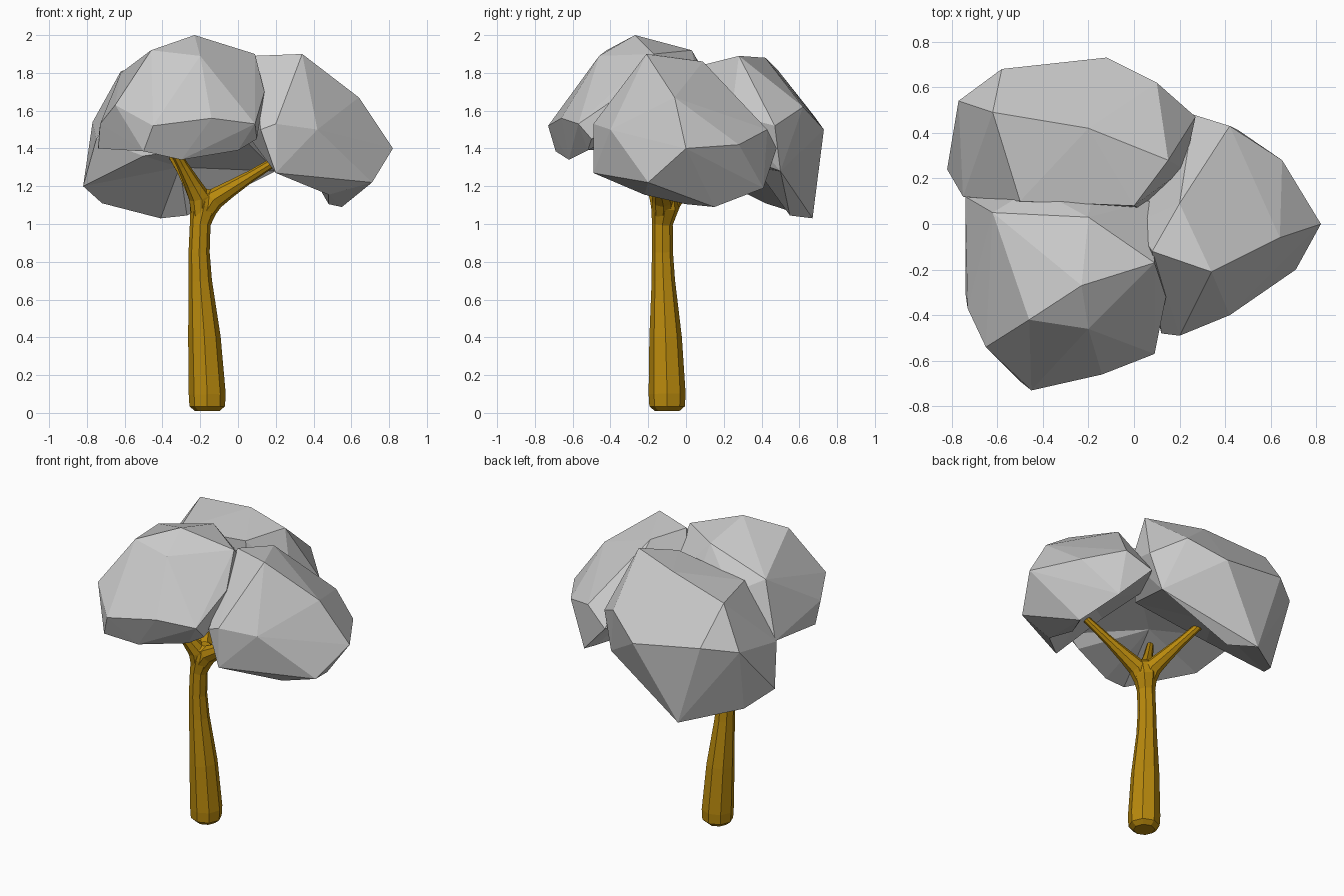
import bpy, bmesh
from mathutils import Vector

if "Cube" in bpy.data.objects:
    bpy.data.objects.remove(bpy.data.objects["Cube"])

bark = bpy.data.materials.new("bark")
bark.diffuse_color = (0.48, 0.25, 0.004, 1)
bark.use_nodes = True
bark.node_tree.nodes["Principled BSDF"].inputs["Base Color"].default_value = bark.diffuse_color
FORK = Vector((-0.17, -0.11, 1.12))


def add_mesh(name, mesh, mat=None):
    mesh.name = name
    ob = bpy.data.objects.new(name, mesh)
    bpy.context.collection.objects.link(ob)
    if mat:
        mesh.materials.clear()
        mesh.materials.append(mat)
    return ob


def limb(name, pts):
    """Eight-sided tapered tube through (x, y, z, radius) points."""
    cu = bpy.data.curves.new(name + "_path", 'CURVE')
    cu.dimensions = '3D'
    cu.bevel_depth = 1
    cu.bevel_resolution = 2
    cu.use_fill_caps = True
    sp = cu.splines.new('POLY')
    sp.use_smooth = False
    sp.points.add(len(pts) - 1)
    for p, (x, y, z, r) in zip(sp.points, pts):
        p.co = (x, y, z, 1)
        p.radius = r
    tmp = bpy.data.objects.new(name + "_path", cu)
    bpy.context.collection.objects.link(tmp)
    bpy.context.view_layer.update()
    mesh = bpy.data.meshes.new_from_object(
        tmp.evaluated_get(bpy.context.evaluated_depsgraph_get()))
    bpy.data.objects.remove(tmp)
    bm = bmesh.new()
    bm.from_mesh(mesh)
    bmesh.ops.remove_doubles(bm, verts=bm.verts, dist=0.0005)
    bmesh.ops.recalc_face_normals(bm, faces=bm.faces)
    for f in bm.faces:
        f.smooth = False
    bm.to_mesh(mesh)
    bm.free()
    return add_mesh(name, mesh, bark)


def clump(name, pts, dent=0.09):
    """Faceted leaf clump: hull over corner points, underside dented inward."""
    bm = bmesh.new()
    for p in pts:
        bm.verts.new(p)
    bmesh.ops.convex_hull(bm, input=bm.verts)
    bmesh.ops.delete(bm, geom=[v for v in bm.verts if not v.link_faces], context='VERTS')
    bmesh.ops.recalc_face_normals(bm, faces=bm.faces)
    bm.normal_update()
    # underside faces that look at the fork become a shallow hollow
    under = [f for f in bm.faces if f.normal.z < -0.5
             and f.normal.dot(FORK - f.calc_center_median()) > 0]
    if under:
        area = sum(f.calc_area() for f in under)
        mid = sum((f.calc_center_median() * f.calc_area() for f in under), Vector()) / area
        nrm = sum((f.normal * f.calc_area() for f in under), Vector()).normalized()
        bmesh.ops.delete(bm, geom=under, context='FACES')
        apex = bm.verts.new(mid - nrm * dent)
        for e in [e for e in bm.edges if e.is_boundary]:
            bm.faces.new((e.verts[0], e.verts[1], apex))
    bmesh.ops.delete(bm, geom=[v for v in bm.verts if not v.link_faces], context='VERTS')
    bmesh.ops.recalc_face_normals(bm, faces=bm.faces)
    mesh = bpy.data.meshes.new(name)
    bm.to_mesh(mesh)
    bm.free()
    return add_mesh(name, mesh)


# trunk, leaning slightly and flaring at the fork
limb("trunk", [
    (-0.163, -0.10, 0.01, 0.065), (-0.163, -0.10, 0.035, 0.094),
    (-0.163, -0.10, 0.10, 0.098), (-0.178, -0.108, 0.40, 0.086),
    (-0.20, -0.12, 0.70, 0.062), (-0.206, -0.125, 0.85, 0.056),
    (-0.20, -0.125, 1.0, 0.055), (-0.18, -0.11, 1.09, 0.075),
    (-0.165, -0.11, 1.16, 0.062), (-0.16, -0.11, 1.185, 0.03)])

# three branches, one into each clump
tips = {"front_branch": (-0.37, -0.29, 1.45),
        "right_branch": (0.24, -0.17, 1.36),
        "back_branch": (-0.37, 0.24, 1.40)}
for name, (x, y, z) in tips.items():
    sx, sy, sz = -0.18, -0.115, 1.10
    path = [(-0.195, -0.125, 1.03, 0.05)]
    for t, r in ((0.12, 0.058), (0.32, 0.044), (0.6, 0.030), (1, 0.022)):
        path.append((sx + (x - sx) * t, sy + (y - sy) * t, sz + (z - sz) * t, r))
    limb(name, path)

# leaf clumps
clump("front_leaves", [
    (-0.23, -0.27, 2.0), (-0.46, -0.42, 1.92), (0.09, -0.17, 1.90),
    (-0.20, -0.46, 1.89), (-0.62, 0.05, 1.80), (-0.20, 0.03, 1.92),
    (-0.45, -0.73, 1.52), (-0.14, -0.66, 1.56), (0.09, -0.57, 1.53),
    (0.14, -0.32, 1.70), (-0.65, -0.54, 1.63), (-0.73, -0.37, 1.53),
    (-0.50, -0.69, 1.385), (-0.30, -0.62, 1.34), (0.0, -0.52, 1.39),
    (0.10, -0.50, 1.45), (-0.74, 0.12, 1.45), (-0.74, -0.30, 1.40),
    (0.07, 0.10, 1.62), (-0.44, 0.16, 1.70), (-0.18, 0.15, 1.70)])

clump("right_leaves", [
    (0.34, -0.21, 1.90), (0.08, -0.12, 1.89), (0.20, 0.09, 1.86),
    (0.64, -0.06, 1.67), (0.82, 0.0, 1.40), (0.71, -0.20, 1.22),
    (0.42, -0.40, 1.50), (0.20, -0.49, 1.53), (0.12, -0.48, 1.50),
    (0.20, -0.49, 1.27), (0.65, 0.28, 1.42), (0.42, 0.43, 1.50),
    (0.26, 0.48, 1.40), (0.46, 0.41, 1.19), (0.55, 0.15, 1.09),
    (0.48, 0.0, 1.105), (0.48, -0.22, 1.155), (0.0, 0.0, 1.65),
    (0.08, -0.20, 1.43), (0.10, 0.20, 1.43)])

clump("back_leaves", [
    (-0.20, 0.42, 1.88), (-0.62, 0.49, 1.81), (0.15, 0.28, 1.89),
    (-0.50, 0.10, 1.78), (0.0, 0.08, 1.84), (-0.58, 0.68, 1.57),
    (-0.12, 0.73, 1.50), (0.10, 0.62, 1.62), (0.27, 0.47, 1.52),
    (0.22, 0.24, 1.58), (-0.77, 0.54, 1.54), (-0.75, 0.12, 1.45),
    (-0.82, 0.24, 1.20), (-0.72, 0.42, 1.11), (-0.41, 0.67, 1.03),
    (-0.27, 0.55, 1.045), (0.20, 0.50, 1.28), (0.04, 0.06, 1.44),
    (-0.50, 0.08, 1.36)])
